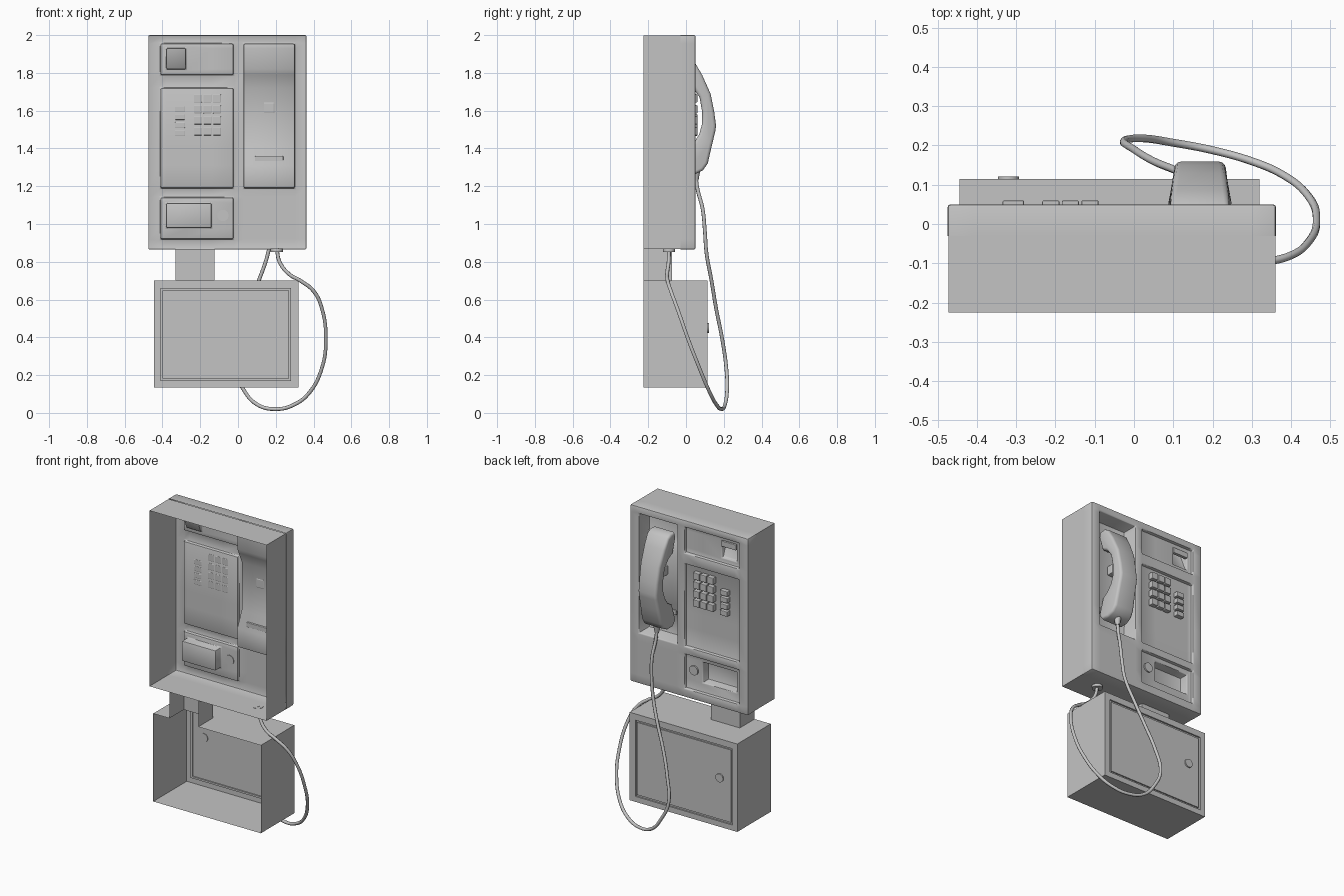
import bpy
import bmesh
from mathutils import Matrix

cube = bpy.data.objects.get("Cube")
if cube:
    bpy.data.objects.remove(cube, do_unlink=True)

grey = bpy.data.materials.new("plain_grey")
grey.use_nodes = True
grey.diffuse_color = (0.55, 0.55, 0.55, 1)
for node in grey.node_tree.nodes:
    if node.type == 'BSDF_PRINCIPLED':
        node.inputs["Base Color"].default_value = grey.diffuse_color


def finish(bm, name, bevel=0.0, segments=2, edges=None, smooth=False):
    """Round the sharp edges and turn the bmesh into an object."""
    bmesh.ops.recalc_face_normals(bm, faces=bm.faces)
    if bevel:
        if edges is None:
            edges = [e for e in bm.edges
                     if len(e.link_faces) == 2 and e.calc_face_angle(0) > 0.6]
        bmesh.ops.bevel(bm, geom=edges, offset=bevel, segments=segments,
                        profile=0.5, affect='EDGES', clamp_overlap=True)
    mesh = bpy.data.meshes.new(name)
    bm.to_mesh(mesh)
    bm.free()
    mesh.materials.append(grey)
    obj = bpy.data.objects.new(name, mesh)
    bpy.context.collection.objects.link(obj)
    if smooth:
        bpy.ops.object.select_all(action='DESELECT')
        obj.select_set(True)
        bpy.context.view_layer.objects.active = obj
        bpy.ops.object.shade_smooth_by_angle(angle=0.7)
    return obj


def block(name, x, y, z, bevel=0.0):
    """Box given by its ranges on each axis."""
    bm = bmesh.new()
    size = [r[1] - r[0] for r in (x, y, z)]
    mid = [(r[1] + r[0]) / 2 for r in (x, y, z)]
    bmesh.ops.create_cube(bm, size=1, matrix=Matrix.Translation(mid) @ Matrix.Diagonal((*size, 1)))
    return finish(bm, name, bevel)


def cylinder(name, centre, radius, depth, axis='Z', top=None):
    bm = bmesh.new()
    turn = Matrix.Rotation(-1.5708, 4, 'X') if axis == 'Y' else Matrix()
    bmesh.ops.create_cone(bm, cap_ends=True, segments=24, radius1=radius,
                          radius2=radius if top is None else top, depth=depth,
                          matrix=Matrix.Translation(centre) @ turn)
    return finish(bm, name, smooth=True)


def relief(name, xs, zs, front, back, regions, bevel=0.0):
    """Open-backed tray whose front is pressed in over rectangular regions."""
    bm = bmesh.new()

    def level(cx, cz, z):
        if not (xs[0] < cx < xs[-1] and zs[0] < cz < zs[-1]):
            return back
        y = front
        for x0, x1, z0, z1, depth in regions:
            if x0 < cx < x1 and z0 < cz < z1:
                y = depth(z) if callable(depth) else depth
        return y

    def face(points):
        unique = list(dict.fromkeys(tuple(round(c, 5) for c in p) for p in points))
        if len(unique) > 2:
            bm.faces.new([bm.verts.new(p) for p in unique])

    xm = [xs[0] - 1] + [(a + b) / 2 for a, b in zip(xs, xs[1:])] + [xs[-1] + 1]
    zm = [zs[0] - 1] + [(a + b) / 2 for a, b in zip(zs, zs[1:])] + [zs[-1] + 1]
    # floors of all cells
    for i in range(len(xs) - 1):
        for j in range(len(zs) - 1):
            cx, cz = xm[i + 1], zm[j + 1]
            lo, hi = level(cx, cz, zs[j]), level(cx, cz, zs[j + 1])
            face([(xs[i], lo, zs[j]), (xs[i], hi, zs[j + 1]),
                  (xs[i + 1], hi, zs[j + 1]), (xs[i + 1], lo, zs[j])])
    # upright walls between neighbouring cells
    for i, x in enumerate(xs):
        for j in range(len(zs) - 1):
            a, b, c = xm[i], xm[i + 1], zm[j + 1]
            z0, z1 = zs[j], zs[j + 1]
            face([(x, level(a, c, z0), z0), (x, level(a, c, z1), z1),
                  (x, level(b, c, z1), z1), (x, level(b, c, z0), z0)])
    # level walls between neighbouring cells
    for j, z in enumerate(zs):
        for i in range(len(xs) - 1):
            lo, hi = level(xm[i + 1], zm[j], z), level(xm[i + 1], zm[j + 1], z)
            if abs(lo - hi) > 1e-5:
                face([(xs[i], lo, z), (xs[i], hi, z), (xs[i + 1], hi, z), (xs[i + 1], lo, z)])
    bmesh.ops.remove_doubles(bm, verts=bm.verts, dist=1e-5)
    return finish(bm, name, bevel, smooth=bevel > 0)


def strip(name, path, y0, y1, closed=False):
    """Sheet swept along y from an x-z outline."""
    bm = bmesh.new()
    near = [bm.verts.new((x, y0, z)) for x, z in path]
    far = [bm.verts.new((x, y1, z)) for x, z in path]
    for i in range(len(path) - (0 if closed else 1)):
        k = (i + 1) % len(path)
        bm.faces.new((near[i], near[k], far[k], far[i]))
    return finish(bm, name)


# Housing front with recessed panels, pockets and the handset niche
def niche_depth(z):
    up = (z - 1.72) / 0.1
    down = (1.41 - z) / 0.1
    return -0.01 - 0.045 * max(0, min(1, max(up, down)))


PANEL = 0.03
relief("housing_front",
       [-0.475, -0.41, -0.38, -0.275, -0.14, -0.025, 0.03, 0.3, 0.362],
       [0.865, 0.92, 0.98, 1.11, 1.14, 1.19, 1.31, 1.41, 1.72, 1.79, 1.82, 1.93, 1.955, 2.0],
       0.05, -0.03,
       [(-0.41, -0.025, 0.92, 1.14, PANEL),
        (-0.41, -0.025, 1.19, 1.72, PANEL),
        (-0.41, -0.025, 1.79, 1.955, PANEL),
        (-0.38, -0.14, 0.98, 1.11, -0.03),
        (-0.38, -0.275, 1.82, 1.93, lambda z: 0.015 - 0.4 * (z - 1.82)),
        (0.03, 0.3, 1.19, 1.955, niche_depth)], bevel=0.008)

# Housing sides
strip("housing_rear", [(-0.472, 0.868), (0.36, 0.868), (0.36, 1.997), (-0.472, 1.997)],
      -0.225, -0.03, closed=True)

# Lower cabinet with a grooved door
groove = 0.105
relief("cabinet_front", [-0.445, -0.41, -0.398, 0.268, 0.28, 0.32],
       [0.135, 0.17, 0.182, 0.648, 0.66, 0.7], 0.115, -0.075,
       [(-0.41, 0.28, 0.17, 0.66, groove), (-0.398, 0.268, 0.182, 0.648, 0.113)])

# Cabinet sides running up into the neck channel
strip("cabinet_rear_and_neck_sides",
      [(-0.33, 0.868), (-0.33, 0.7), (-0.445, 0.7), (-0.445, 0.135),
       (0.32, 0.135), (0.32, 0.7), (-0.125, 0.7), (-0.125, 0.868)], -0.225, -0.075)
block("neck_front", (-0.33, -0.125), (-0.079, -0.075), (0.7, 0.868))

# Keypad and function keys
for row in range(4):
    z = 1.665 - 0.058 * row
    for col in range(3):
        x = -0.112 - 0.05 * col
        block(f"key_{row}_{col}", (x - 0.022, x + 0.022), (0.028, 0.06),
              (z - 0.022, z + 0.022), 0.004)
    z = 1.61 - 0.043 * row
    block(f"function_key_{row}", (-0.335, -0.28), (0.028, 0.06), (z - 0.016, z + 0.016), 0.004)

# Coin slot bar, locks and hook
block("slot_lip", (-0.38, -0.275), (0.015, 0.036), (1.895, 1.93), 0.003)
cylinder("panel_lock", (-0.08, 0.033, 1.045), 0.03, 0.012, 'Y')
cylinder("cabinet_lock", (-0.32, 0.115, 0.45), 0.027, 0.012, 'Y')
block("cradle_hook", (0.135, 0.195), (-0.012, 0.035), (1.585, 1.645), 0.006)
block("cradle_ledge", (0.09, 0.24), (-0.045, -0.025), (1.33, 1.36), 0.004)

# Handset: side profile given width, narrower towards the grip
profile = [(-0.02, 1.865), (0.02, 1.868), (0.05, 1.85), (0.085, 1.79), (0.13, 1.69),
           (0.15, 1.59), (0.159, 1.52), (0.155, 1.49), (0.138, 1.42), (0.115, 1.32),
           (0.09, 1.285), (0.05, 1.265), (0.0, 1.265), (-0.03, 1.3), (0.005, 1.41),
           (0.045, 1.435), (0.07, 1.475), (0.085, 1.53), (0.086, 1.59), (0.072, 1.67),
           (0.04, 1.715), (0.0, 1.735), (-0.03, 1.83)]
bm = bmesh.new()
sides = []
for s in (-1, 1):
    sides.append([bm.verts.new((0.168 + s * (0.078 - 0.13 * max(0, y - 0.05)), y, z))
                  for y, z in profile])
caps = [bm.faces.new(side) for side in sides]
for i in range(len(profile)):
    k = (i + 1) % len(profile)
    bm.faces.new((sides[0][i], sides[0][k], sides[1][k], sides[1][i]))
rims = [e for cap in caps for e in cap.edges]
finish(bm, "handset", 0.016, 3, rims, smooth=True)

# Cord with its end fittings
path = [(0.17, 0.05, 1.28), (0.172, 0.06, 1.19), (0.18, 0.088, 1.08), (0.175, 0.1, 0.96),
        (0.16, 0.108, 0.85), (0.11, 0.135, 0.7), (0.05, 0.16, 0.55), (0.0, 0.19, 0.4),
        (-0.025, 0.212, 0.25), (0.025, 0.218, 0.13), (0.1, 0.207, 0.045),
        (0.2, 0.188, 0.02), (0.3, 0.16, 0.045), (0.38, 0.125, 0.11), (0.445, 0.07, 0.24),
        (0.465, 0.015, 0.38), (0.445, -0.045, 0.55), (0.4, -0.08, 0.645),
        (0.33, -0.097, 0.7), (0.27, -0.1, 0.735), (0.22, -0.092, 0.8), (0.205, -0.09, 0.87)]
curve = bpy.data.curves.new("cord", 'CURVE')
curve.dimensions = '3D'
curve.bevel_depth = 0.01
curve.bevel_resolution = 2
curve.resolution_u = 6
spline = curve.splines.new('BEZIER')
spline.bezier_points.add(len(path) - 1)
for point, co in zip(spline.bezier_points, path):
    point.co = co
for point in spline.bezier_points:
    point.handle_left_type = point.handle_right_type = 'AUTO'
curve.materials.append(grey)
bpy.context.collection.objects.link(bpy.data.objects.new("cord", curve))
cylinder("handset_cord_sleeve", (0.17, 0.053, 1.255), 0.013, 0.05, top=0.022)
cylinder("housing_cord_grommet", (0.205, -0.09, 0.861), 0.032, 0.018)
